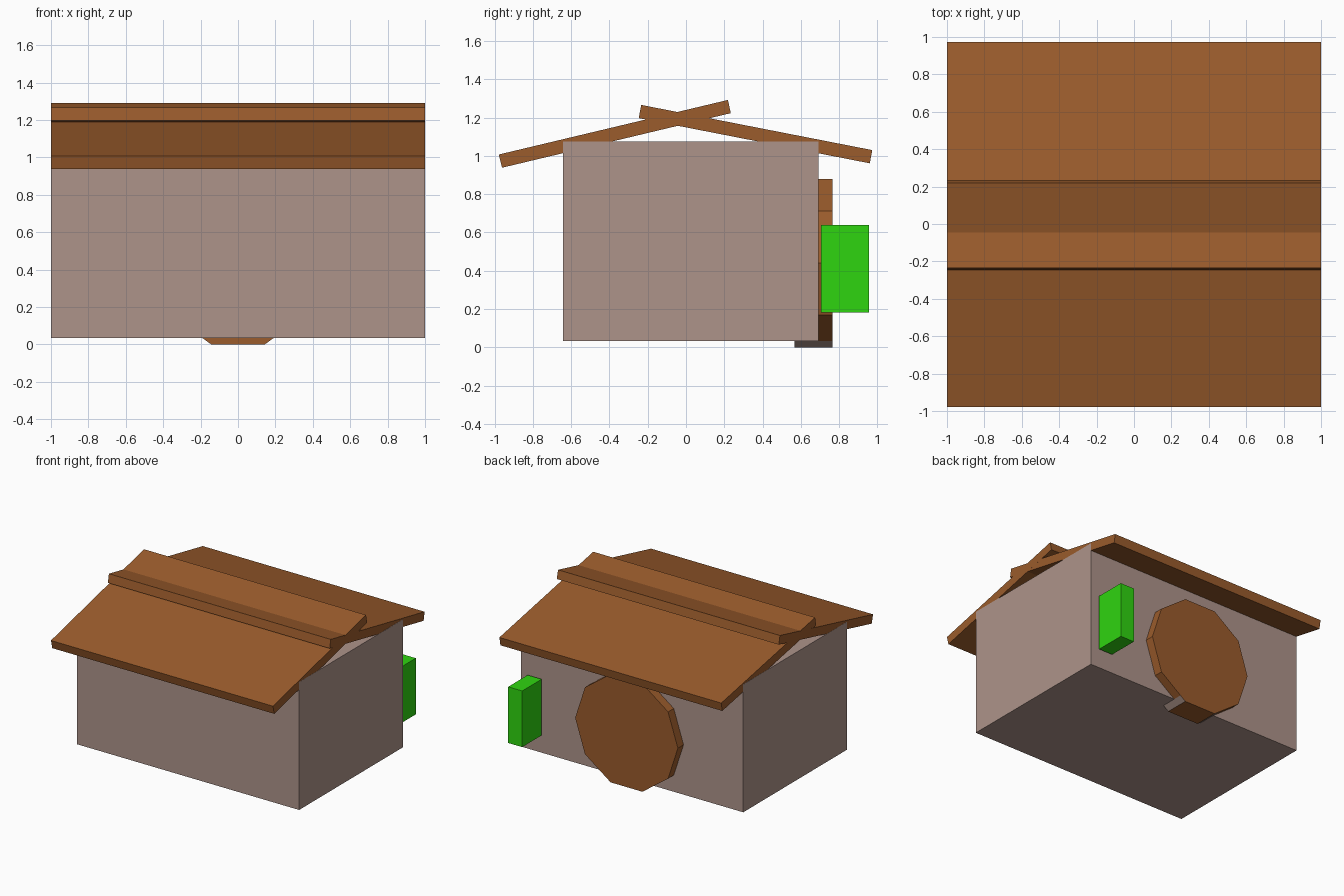
import bpy, bmesh, math
from mathutils import Vector, Matrix

if "Cube" in bpy.data.objects:
    bpy.data.objects.remove(bpy.data.objects["Cube"])


def material(name, rgb):
    m = bpy.data.materials.new(name)
    m.diffuse_color = (*rgb, 1)
    m.use_nodes = True
    m.node_tree.nodes["Principled BSDF"].inputs["Base Color"].default_value = m.diffuse_color
    return m


STONE = material("warm grey wall", (0.42, 0.295, 0.255))
WOOD = material("brown wood", (0.325, 0.106, 0.025))
GREEN = material("bright green", (0.028, 0.66, 0.005))
FLOOR = 0.034


def add_object(name, bm, *mats):
    bmesh.ops.recalc_face_normals(bm, faces=bm.faces)
    me = bpy.data.meshes.new(name)
    bm.to_mesh(me)
    bm.free()
    for m in mats:
        me.materials.append(m)
    ob = bpy.data.objects.new(name, me)
    bpy.context.collection.objects.link(ob)
    return ob


def box(name, lo, hi, mat):
    lo, hi = Vector(lo), Vector(hi)
    bm = bmesh.new()
    bmesh.ops.create_cube(bm, size=1, matrix=Matrix.Translation((lo + hi) / 2)
                          @ Matrix.Diagonal((*(hi - lo), 1)))
    return add_object(name, bm, mat)


def slab(name, profile, half_width, mat):
    """Extrude a (y, z) profile along x."""
    bm = bmesh.new()
    face = bm.faces.new([bm.verts.new((-half_width, y, z)) for y, z in profile])
    ext = bmesh.ops.extrude_face_region(bm, geom=[face])
    moved = [v for v in ext["geom"] if isinstance(v, bmesh.types.BMVert)]
    bmesh.ops.translate(bm, verts=moved, vec=(2 * half_width, 0, 0))
    return add_object(name, bm, mat)


# House body and the green box hung behind it
box("house_body", (-1, -0.642, FLOOR), (1, 0.692, 1.075), STONE)
box("green_box", (0.805, 0.706, 0.183), (0.931, 0.957, 0.64), GREEN)

# Two roof slabs crossing at the ridge (a hair narrower than the walls)
slab("front_roof", [(-0.978, 1.007), (-0.961, 0.938), (0.234, 1.223), (0.219, 1.292)], 0.9992, WOOD)
slab("back_roof", [(0.973, 1.03), (0.96, 0.961), (-0.247, 1.197), (-0.234, 1.266)], 0.9988, WOOD)

# Ten-sided round door, flat edge down, with grey lower corners under the floor line
R = 0.4625
bm = bmesh.new()
ring = [bm.verts.new((R * math.cos(i * math.pi / 5), 0.567,
                      R * math.sin(math.radians(72)) + R * math.sin(i * math.pi / 5)))
        for i in range(10)]
face = bm.faces.new(ring)
ext = bmesh.ops.extrude_face_region(bm, geom=[face])
bmesh.ops.translate(bm, verts=[v for v in ext["geom"] if isinstance(v, bmesh.types.BMVert)],
                    vec=(0, 0.198, 0))
bmesh.ops.bisect_plane(bm, geom=bm.verts[:] + bm.edges[:] + bm.faces[:],
                       plane_co=(0, 0, FLOOR), plane_no=(0, 0, 1))
bmesh.ops.recalc_face_normals(bm, faces=bm.faces)
for f in bm.faces:
    if f.calc_center_median().z < FLOOR and abs(f.normal.x) > 0.3:
        f.material_index = 1
add_object("round_door", bm, WOOD, STONE)
